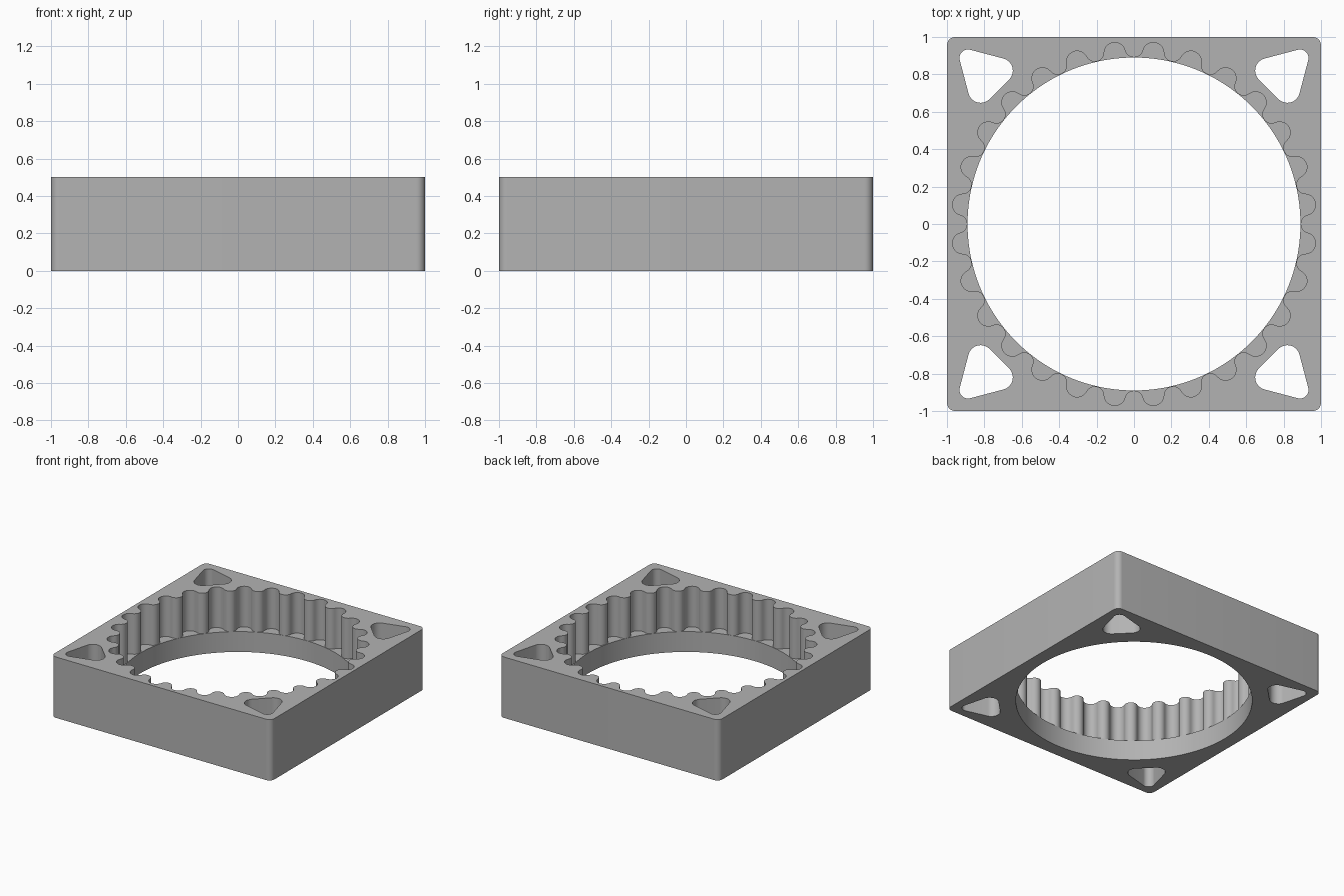
import bpy
import bmesh
from math import sin, cos, pi, atan2, hypot
from mathutils import Vector
from mathutils.geometry import convex_hull_2d

HEIGHT = 0.5
LEDGE = 0.167
BORE = 0.89
TEETH = 28

cube = bpy.data.objects.get("Cube")
if cube:
    bpy.data.objects.remove(cube, do_unlink=True)

grey = bpy.data.materials.new("plain grey")
grey.use_nodes = True
colour = (0.45, 0.45, 0.45, 1)
grey.diffuse_color = colour
grey.node_tree.nodes["Principled BSDF"].inputs["Base Color"].default_value = colour


def arc(centre, radius, start, end, count):
    """Points along an arc; bearings run clockwise from +y."""
    return [Vector((centre[0] + radius * sin(a), centre[1] + radius * cos(a)))
            for a in (start + (end - start) * i / count for i in range(count + 1))]


def rounded_outline(circles):
    """Outline stretched around (x, y, radius) circles."""
    points = [p for x, y, r in circles for p in arc((x, y), r, 0, 2 * pi, 40)[:-1]]
    return [points[i] for i in convex_hull_2d(points)]


def gear_outline():
    """Round grooves alternating with round tooth tips."""
    half = pi / TEETH
    groove_y, tip_r = 0.92, 0.05
    tip_dist = BORE + 0.001 + tip_r
    dx, dy = tip_dist * sin(half), tip_dist * cos(half) - groove_y
    groove_r = hypot(dx, dy) - tip_r
    phi = atan2(dx, dy)
    points = []
    for k in range(TEETH):
        t = (2 * k + 1) * half
        u = t + half
        groove = (groove_y * sin(t), groove_y * cos(t))
        tip = (tip_dist * sin(u), tip_dist * cos(u))
        sweep = phi - half
        points += arc(groove, groove_r, t - phi, t + phi, 14)
        points += arc(tip, tip_r, u + pi + sweep, u + pi - sweep, 12)[1:-1]
    return points


bm = bmesh.new()


def ring(points, z):
    """Closed loop of edges at height z."""
    verts = [bm.verts.new((p.x, p.y, z)) for p in points]
    return [bm.edges.new((v, verts[i - 1])) for i, v in enumerate(verts)]


def wall(points, low, high):
    """Vertical wall between two loops of the same outline."""
    bottom, top = ring(points, low), ring(points, high)
    for a, b in zip(bottom, top):
        bm.faces.new((a.verts[0], a.verts[1], b.verts[1], b.verts[0]))
    return bottom, top


def cap(*loops):
    """Flat face between an outer loop and the loops inside it."""
    bmesh.ops.triangle_fill(bm, use_beauty=True, edges=[e for l in loops for e in l])


# Square body with rounded corners
signs = [(x, y) for x in (-1, 1) for y in (-1, 1)]
bottoms, tops = [], []
outlines = [rounded_outline([(x * 0.955, y * 0.955, 0.045) for x, y in signs])]

# Rounded triangular hole in each corner
triangle = [(0.715, 0.82, 0.067), (0.82, 0.715, 0.067), (0.887, 0.887, 0.046)]
for sx, sy in signs:
    outlines.append(rounded_outline([(sx * x, sy * y, r) for x, y, r in triangle]))
for outline in outlines:
    low, high = wall(outline, 0, HEIGHT)
    bottoms.append(low)
    tops.append(high)

# Plain bore below, toothed bore above, joined by the ledge
bore_low, bore_high = wall(arc((0, 0), BORE, 0, 2 * pi, 168)[:-1], 0, LEDGE)
gear_low, gear_high = wall(gear_outline(), LEDGE, HEIGHT)
cap(*bottoms, bore_low)
cap(*tops, gear_high)
cap(gear_low, bore_high)

bmesh.ops.recalc_face_normals(bm, faces=bm.faces[:])
mesh = bpy.data.meshes.new("ring_gear_housing")
bm.to_mesh(mesh)
bm.free()
mesh.materials.append(grey)

housing = bpy.data.objects.new("ring_gear_housing", mesh)
bpy.context.collection.objects.link(housing)
bpy.context.view_layer.objects.active = housing
housing.select_set(True)
bpy.ops.object.shade_smooth_by_angle()
